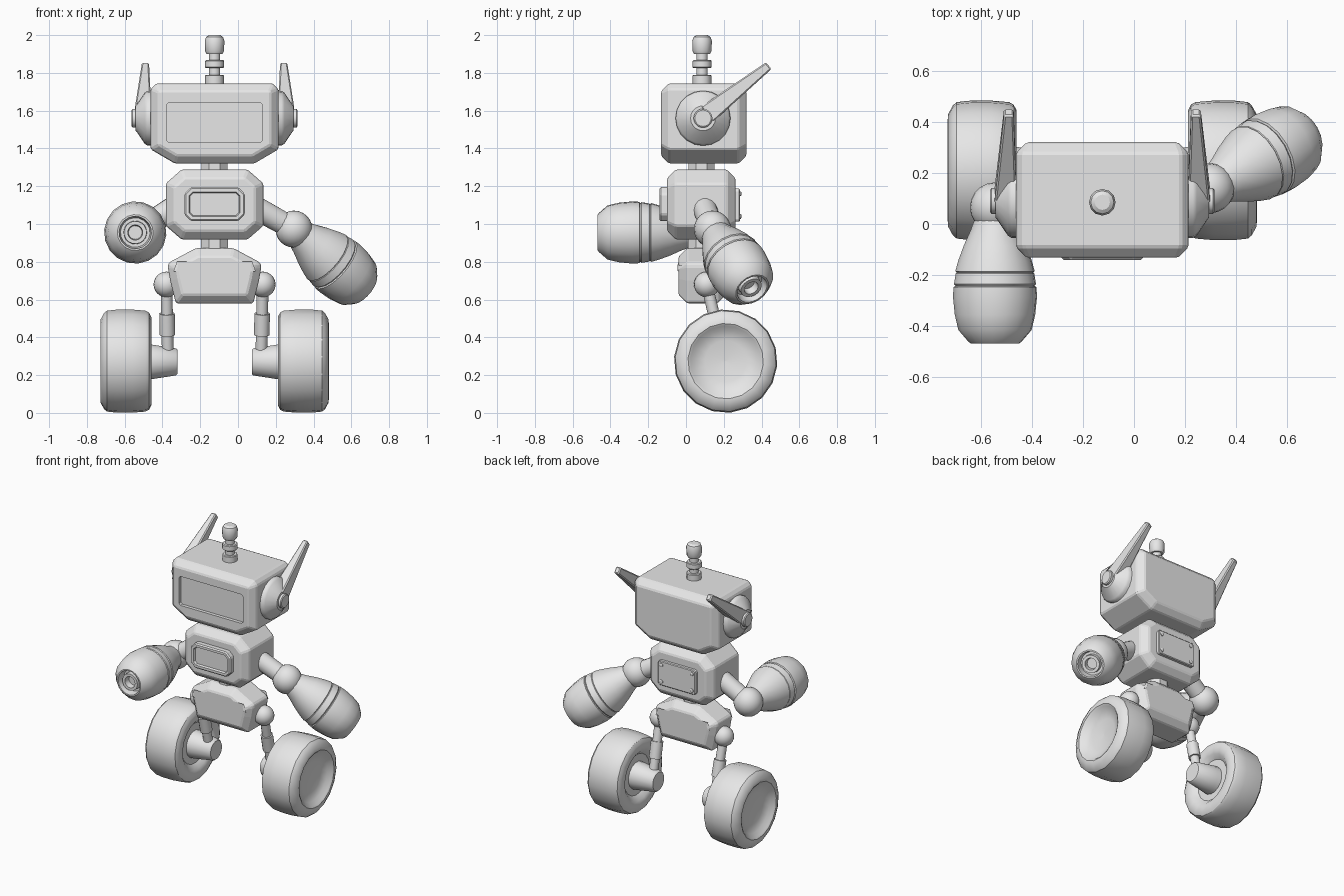
import bpy, bmesh, math
from mathutils import Vector

if "Cube" in bpy.data.objects:
    bpy.data.objects.remove(bpy.data.objects["Cube"])

CX, CY = -0.124, 0.09          # body centre line
grey = bpy.data.materials.new("light_grey")
grey.diffuse_color = (0.8, 0.8, 0.8, 1)
grey.use_nodes = True
grey.node_tree.nodes["Principled BSDF"].inputs["Base Color"].default_value = grey.diffuse_color


def finish(bm, name, angle=None):
    bmesh.ops.recalc_face_normals(bm, faces=bm.faces)
    me = bpy.data.meshes.new(name)
    bm.to_mesh(me)
    bm.free()
    me.materials.append(grey)
    ob = bpy.data.objects.new(name, me)
    bpy.context.collection.objects.link(ob)
    if angle:
        bpy.ops.object.select_all(action='DESELECT')
        ob.select_set(True)
        bpy.context.view_layer.objects.active = ob
        bpy.ops.object.shade_smooth_by_angle(angle=math.radians(angle))
    return ob


def lathe(name, start, direction, profile, segs=16, angle=32):
    """Turn (distance, radius) points around an axis."""
    d = Vector(direction).normalized()
    u = d.orthogonal().normalized()
    v = d.cross(u)
    bm = bmesh.new()
    rings = []
    for t, r in profile:
        c = Vector(start) + d * t
        rings.append([bm.verts.new(c + r * (u * math.cos(a) + v * math.sin(a)))
                      for a in [2 * math.pi * (i + .5) / segs for i in range(segs)]])
    for a, b in zip(rings, rings[1:]):
        for i in range(segs):
            j = (i + 1) % segs
            bm.faces.new((a[i], a[j], b[j], b[i]))
    bm.faces.new(rings[0])
    bm.faces.new(rings[-1])
    return finish(bm, name, angle)


def rod(name, a, b, r0, r1=None, segs=12):
    a, b = Vector(a), Vector(b)
    return lathe(name, a, b - a, [(0, r0), ((b - a).length, r1 or r0)], segs)


def ball(name, c, r):
    bm = bmesh.new()
    bmesh.ops.create_uvsphere(bm, u_segments=20, v_segments=12, radius=r)
    bmesh.ops.translate(bm, verts=bm.verts, vec=c)
    return finish(bm, name, 40)


def prism(name, half, y0, y1, cap=0.0, soft=0.0, dish=None):
    """Mirror a half outline (d, z), extrude along y, chamfer the end rims."""
    pts = [(CX + d, z) for d, z in half] + [(CX - d, z) for d, z in reversed(half)]
    bm = bmesh.new()
    f = [bm.verts.new((x, y0, z)) for x, z in pts]
    b = [bm.verts.new((x, y1, z)) for x, z in pts]
    front, back = bm.faces.new(f), bm.faces.new(b)
    n = len(pts)
    for i in range(n):
        j = (i + 1) % n
        bm.faces.new((f[i], f[j], b[j], b[i]))
    bmesh.ops.recalc_face_normals(bm, faces=bm.faces)
    if cap:
        bmesh.ops.bevel(bm, geom=list(front.edges) + list(back.edges), offset=cap,
                        segments=1, affect='EDGES', profile=0.5)
    if soft:
        sharp = [e for e in bm.edges if e.calc_face_angle(0) > 0.3]
        bmesh.ops.bevel(bm, geom=sharp, offset=soft, segments=1, affect='EDGES', profile=0.5)
    if dish:
        face = min(bm.faces, key=lambda q: q.calc_center_median().y)
        bmesh.ops.inset_region(bm, faces=[face], thickness=dish[0])
        bmesh.ops.inset_region(bm, faces=[face], thickness=0.006, depth=-dish[1])
    return finish(bm, name)


def plate(w, z0, z1, c):
    return [(w - c, z0), (w, z0 + c), (w, z1 - c), (w - c, z1)]


# Head with sunken screen
head = prism("head", [(.21, 1.32), (.338, 1.395), (.338, 1.715), (.308, 1.745)],
             -.132, .32, .042, .008)
cutter = prism("screen_cutter", plate(.255, 1.433, 1.642, .012), -.25, -.108)
cutter.hide_render = True
cutter.hide_viewport = True
cut = head.modifiers.new("screen", 'BOOLEAN')
cut.object = cutter
cut.operation = 'DIFFERENCE'
cut.solver = 'EXACT'

# Antenna, neck and waist
lathe("antenna", (CX, CY - .005, 1.74), (0, 0, 1),
      [(0, .05), (.045, .05), (.05, .045), (.05, .03), (.085, .03), (.085, .046), (.09, .051),
       (.122, .051), (.127, .046), (.127, .03), (.16, .03), (.16, .042), (.175, .05),
       (.23, .052), (.25, .045), (.26, .03)], 12)
rod("neck", (CX, CY - .008, 1.27), (CX, CY - .008, 1.34), .074, segs=8)
rod("waist", (CX, CY - .008, .85), (CX, CY - .008, .94), .078, segs=8)

# Torso with front and back plates
prism("torso", [(.175, .918), (.258, .99), (.258, 1.215), (.175, 1.288)], -.10, .262, .045, .008)
prism("chest_plate", plate(.16, 1.015, 1.195, .035), -.14, -.08, 0, .008, (.018, .015))
prism("back_plate", plate(.15, 1.012, 1.188, .01), .25, .285, 0, .005)
for sx in (-1, 1):
    for z in (1.04, 1.16):
        lathe("back_bolt", (CX + sx * .122, .28, z), (0, 1, 0), [(0, .014), (.01, .014), (.014, .008)], 8)

# Pelvis
prism("pelvis", [(.205, .58), (.235, .70), (.248, .775), (.24, .797), (.10, .872)],
      -.04, .212, .045, .008)

for s, side in ((-1, "left"), (1, "right")):
    def P(d, y, z):
        return (CX + s * d, y, z)

    # Ear hub and swept-back horn
    lathe(side + "_ear", P(.30, .09, 1.56), (s, 0, 0),
          [(0, .147), (.055, .145), (.07, .135), (.114, .07), (.118, .066), (.118, .05),
           (.134, .05), (.139, .043)], 20)
    bm = bmesh.new()
    along = Vector((.325, .255)).normalized()
    ends = []
    for y, z, w, d0, d1 in ((.11, 1.58, .052, .335, .422), (.438, 1.838, .023, .347, .385)):
        a = (y - along.y * w, z + along.x * w)
        b = (y + along.y * w, z - along.x * w)
        ends.append([bm.verts.new(P(d, *q)) for d, q in ((d0, a), (d1, a), (d1, b), (d0, b))])
    bm.faces.new(ends[0])
    bm.faces.new(ends[1])
    for i in range(4):
        j = (i + 1) % 4
        bm.faces.new((ends[0][i], ends[0][j], ends[1][j], ends[1][i]))
    bmesh.ops.bevel(bm, geom=list(bm.edges), offset=.007, segments=1, affect='EDGES', profile=.5)
    finish(bm, side + "_horn")

    # Shoulder, elbow and barrel forearm (left points forward, right hangs out)
    elbow = P(.42, .14 if s > 0 else .065, .973 if s > 0 else .955)
    aim = (.69, .39, -.59) if s > 0 else (0, -1, 0)
    rod(side + "_upper_arm", P(.20, .095, 1.095), elbow, .064, .06, 16)
    ball(side + "_elbow", elbow, .098)
    lathe(side + "_forearm", elbow, aim,
          [(.04, .078), (.09, .096), (.15, .123), (.21, .145), (.25, .156), (.255, .15),
           (.258, .154), (.30, .161), (.308, .155), (.312, .163), (.35, .165), (.42, .158),
           (.48, .144), (.525, .105), (.533, .095), (.533, .086), (.48, .078), (.48, .062),
           (.522, .060), (.522, .040), (.48, .036)], 18)

    # Hip, leg with sleeve, axle and dished wheel
    hip, foot = Vector(P(.255, .11, .68)), Vector(P(.247, .205, .275))
    ball(side + "_hip", hip, .068)
    rod(side + "_leg", hip, foot, .031)
    rod(side + "_leg_sleeve", hip.lerp(foot, .38), hip.lerp(foot, .66), .041)
    lathe(side + "_axle", P(.197, .21, .27), (s, 0, 0),
          [(0, .066), (.008, .073), (.14, .094), (.20, .098)], 16)
    lathe(side + "_wheel", P(.335, .21, .274), (s, 0, 0),
          [(.035, .0), (.035, .145), (.008, .175), (0, .20), (0, .235), (.012, .258), (.03, .268),
           (.10, .274), (.18, .274), (.235, .268), (.25, .255), (.268, .222), (.27, .20),
           (.262, .187), (.24, .165), (.225, .11), (.22, 0.0)], 18)
